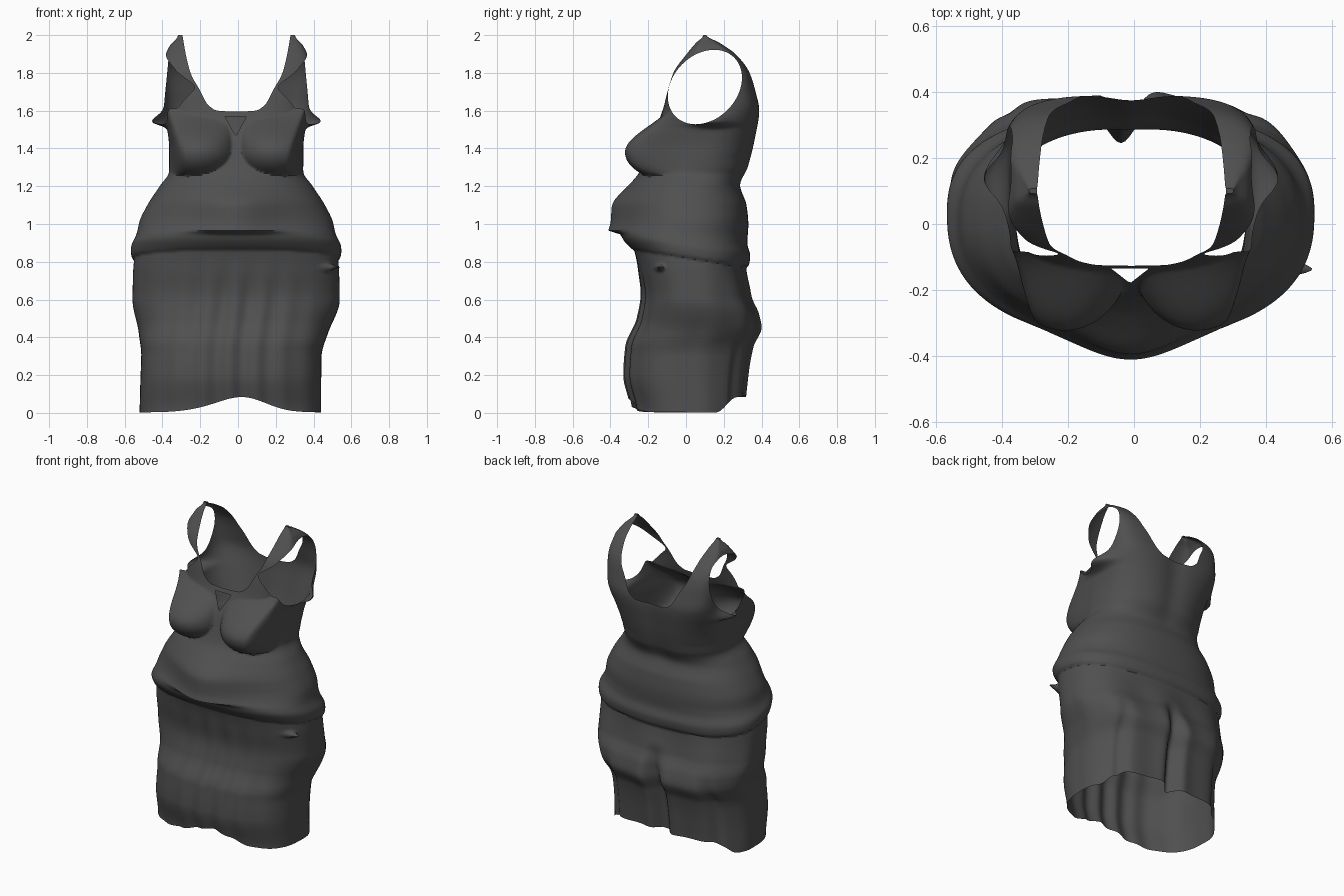
import bpy, bmesh, math
from math import sin, cos, pi, exp, sqrt

cube = bpy.data.objects.get("Cube")
if cube:
    bpy.data.objects.remove(cube, do_unlink=True)

COLUMNS, ROWS = 240, 220

# Outline keys as (height, value)
FRONT = [(0, -.28), (.2, -.32), (.35, -.31), (.5, -.25), (.62, -.23), (.75, -.25), (.86, -.275),
         (.92, -.31), (.97, -.33), (1.1, -.325), (1.2, -.285), (1.3, -.235),
         (1.45, -.185), (1.6, -.125), (1.7, -.1), (1.8, -.07), (1.9, .0), (1.96, .05), (2, .09)]
BACK = [(0, .32), (.2, .335), (.35, .36), (.45, .4), (.52, .385), (.62, .34), (.8, .315), (1, .33),
        (1.1, .32), (1.2, .29), (1.3, .335), (1.45, .37), (1.6, .39), (1.7, .37), (1.8, .34),
        (1.9, .265), (1.96, .18), (2, .11)]
WIDTH = [(0, .48), (.3, .477), (.42, .5), (.6, .548), (.75, .545), (.85, .535), (1, .515), (1.1, .47),
         (1.2, .405), (1.28, .355), (1.4, .355), (1.5, .365), (1.65, .385), (1.85, .39),
         (1.94, .355), (2, .31)]
SHIFT = [(0, -.04), (.3, -.035), (.6, -.01), (1, -.01), (2, -.008)]
SQUARENESS = [(0, 2.6), (.8, 2.55), (.92, 2.45), (1.05, 2.05), (1.25, 2.2), (1.5, 3), (1.7, 4.6), (2, 6)]
NECKLINE = [(0, 1.595), (.1, 1.6), (.15, 1.63), (.2, 1.72), (.24, 1.79), (.265, 1.88), (.29, 2.02), (.6, 3.5)]


def curve(keys, t):
    """Smooth interpolation through keys with limited slopes."""
    t = min(max(t, keys[0][0]), keys[-1][0])
    i = next(k for k in range(len(keys) - 1) if t <= keys[k + 1][0])

    def slope(k):
        if k == 0 or k == len(keys) - 1:
            return 0
        a, b, c = keys[k - 1], keys[k], keys[k + 1]
        m, n = (b[1] - a[1]) / (b[0] - a[0]), (c[1] - b[1]) / (c[0] - b[0])
        return 0 if m * n <= 0 else 2 * m * n / (m + n)

    (x0, y0), (x1, y1) = keys[i], keys[i + 1]
    h = x1 - x0
    s = (t - x0) / h
    return (y0 * (1 + 2 * s) * (1 - s) ** 2 + y1 * s * s * (3 - 2 * s)
            + h * slope(i) * s * (1 - s) ** 2 + h * slope(i + 1) * s * s * (s - 1))


def bell(d, size):
    return exp(-(d / size) ** 2)


def smooth(a, b, t):
    t = min(max((t - a) / (b - a), 0), 1)
    return t * t * (3 - 2 * t)


def bust(x, z):
    """Front surface of the two cups, full below and tapering above."""
    u = (abs(x) - .2) / .205
    if abs(u) >= 1 or z > 1.66:
        return 1
    if z < 1.38:
        w = (1.38 - z) / .15
        return -.07 - .253 * sqrt(1 - u * u - w * w) if u * u + w * w < 1 else 1
    w = (z - 1.38) / .28
    return -.07 - .253 * sqrt(1 - u * u) * (.5 + .5 * cos(pi * w))


def garment_point(angle, z):
    front, back, width = curve(FRONT, z), curve(BACK, z), curve(WIDTH, z)
    n = curve(SQUARENESS, z)
    c, s = cos(angle), sin(angle)
    if s > 0:
        n = max(n, 2.4)
    r = (abs(c) ** n + abs(s) ** n) ** (-1 / n)
    mid, depth = (front + back) / 2, (back - front) / 2
    x, y = width * r * c, mid + depth * r * s
    # Rolled waistband, sloping down to the back
    t = (z - (.88 - .16 * y)) / .06
    roll = .024 * (sqrt(max(0, 1 - t * t)) if t < 0 else exp(-t * t * 1.6))
    # Hanging folds of the skirt
    hang = 1 - smooth(.55, .86, z)
    if s < 0:
        fold = .012 * cos(x * 2 * pi / .14 + .5 * sin(z * 5)) * bell(x, .28) * hang
        x, y = x + c * (roll + fold), y + s * (roll + fold)
        # Belly hanging over the waistband, then the cups fading into the sides
        y -= .068 * bell(x, .19) * smooth(.942, .968, z) * (1 - smooth(1.08, 1.28, z))
        y -= max(0, y - bust(x, z)) * smooth(.28, .75, -s * r)
    else:
        fold = .012 * sin(angle * 9 + z) * hang * s
        cleft = .09 * bell(x, .05) * (1 - smooth(.42, .68, z))
        notch = .035 * bell(abs(x) - .36, .035) * (1 - smooth(.35, .6, z))
        spine = .015 * bell(x, .08) * smooth(1.15, 1.3, z) * (1 - smooth(1.7, 1.9, z))
        x, y = x + c * (roll + fold), y + s * (roll + fold - notch) - cleft - spine
    # Flared cloth under the arms and a small snag on the left hip
    flare = bell(z - 1.54, .022 if z < 1.54 else .06) * bell(y - .14, .1)
    x += math.copysign(.075, c) * flare * abs(c)
    if c > 0:
        x += .07 * bell(z - .77, .014) * bell(y + .14, .02)
    return x + curve(SHIFT, z), y, z


def trim(bm, outside):
    """Cut the sheet along outside = 0 and drop the positive part."""
    value = {v: outside(*v.co) for v in bm.verts}
    rim = []
    for e in list(bm.edges):
        a, b = e.verts
        if value[a] * value[b] < 0:
            _, v = bmesh.utils.edge_split(e, a, value[a] / (value[a] - value[b]))
            rim.append(v)
    bmesh.ops.connect_verts(bm, verts=rim)
    bmesh.ops.delete(bm, geom=[v for v in value if v.is_valid and value[v] > 0], context='VERTS')


def hem(x, y, z):
    front = .074 * bell(x, .19) * (y < 0)
    ripple = .006 * (1 + sin(x * 14)) * bell(x, .25)
    return front + .08 * smooth(.16, .27, y) + ripple + .003 - z


def neck(x, y, z):
    return z - curve(NECKLINE, abs(x + .008))


def armhole(x, y, z):
    dz = z - 1.725
    return 1 - ((y - .1 - .25 * dz) / .19) ** 2 - (dz / .197) ** 2


def keyhole(x, y, z):
    if y > 0:
        return -1
    return min(1.57 - z, (z - 1.465) * .55 - abs(x + .012))


# Dress sheet
bm = bmesh.new()
heights = [2 * (1 - (1 - i / ROWS) ** 1.15) for i in range(ROWS + 1)]
rings = [[bm.verts.new(garment_point(2 * pi * k / COLUMNS, z)) for k in range(COLUMNS)]
         for z in heights]
for low, high in zip(rings, rings[1:]):
    for k in range(COLUMNS):
        j = (k + 1) % COLUMNS
        bm.faces.new((low[k], low[j], high[j], high[k]))
# Close the shoulder ridge between front and back
top = rings[-1]
for k in range(COLUMNS // 2):
    a, b, c, d = top[k], top[k + 1], top[-k - 1], top[-k]
    corners = list(dict.fromkeys((a, b, c, d)))
    if len(corners) > 2 and not bm.faces.get(corners):
        bm.faces.new(corners)

# Openings
for rule in (hem, neck, armhole, keyhole):
    trim(bm, rule)
bmesh.ops.recalc_face_normals(bm, faces=bm.faces[:])

mesh = bpy.data.meshes.new("dress")
bm.to_mesh(mesh)
bm.free()
dress = bpy.data.objects.new("dress", mesh)
bpy.context.collection.objects.link(dress)

# Cloth colour
cloth = bpy.data.materials.new("charcoal cloth")
cloth.use_nodes = True
colour = (.08, .08, .08, 1)
cloth.diffuse_color = colour
shader = cloth.node_tree.nodes["Principled BSDF"]
shader.inputs["Base Color"].default_value = colour
shader.inputs["Roughness"].default_value = .8
mesh.materials.append(cloth)

bpy.context.view_layer.objects.active = dress
dress.select_set(True)
bpy.ops.object.shade_smooth_by_angle(angle=math.radians(50))
